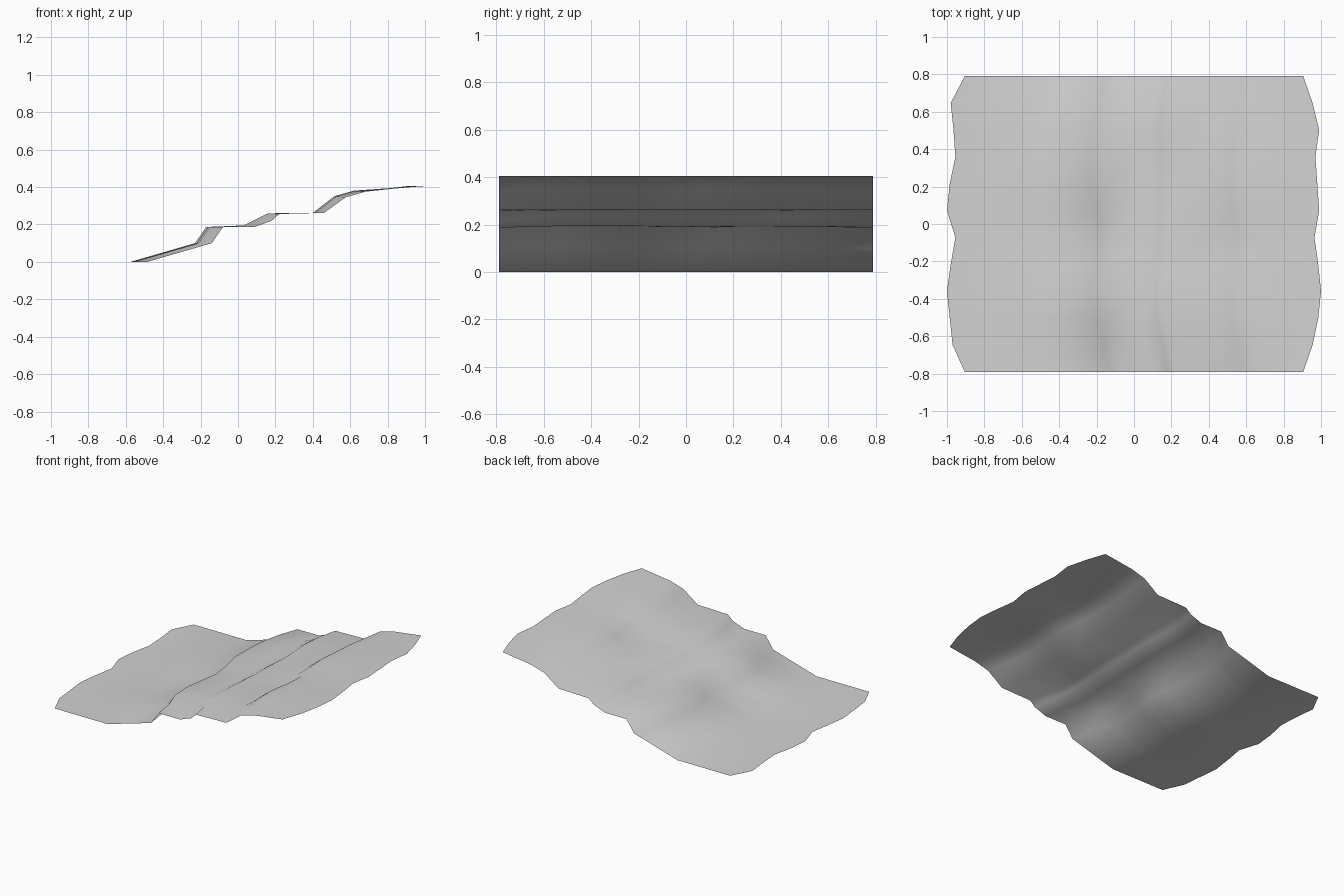
import bpy
import bmesh

cube = bpy.data.objects.get("Cube")
if cube:
    bpy.data.objects.remove(cube, do_unlink=True)

# One colour for the whole sheet of ground
grey = bpy.data.materials.new("light_grey")
grey.use_nodes = True
colour = (0.65, 0.65, 0.65, 1)
grey.diffuse_color = colour
bsdf = grey.node_tree.nodes["Principled BSDF"]
bsdf.inputs["Base Color"].default_value = colour
bsdf.inputs["Roughness"].default_value = 0.8

# Outline of the two wavy sides, one value per row from front to back
LEFT = [-.905, -.97, -.985, -1, -.98, -.955, -1, -.985, -.955, -.965, -.98, -.905]
RIGHT = [.905, .955, .985, 1, .985, .965, .99, .98, .97, .99, .955, .905]

# How far each of the three terrace steps wanders sideways in each row
SHIFTS = [
    [0, -.02, -.07, -.08, -.06, -.04, -.06, -.09, -.09, -.08, -.05, 0],
    [0, -.03, -.06, -.06, -.05, -.04, -.04, -.03, -.03, -.04, -.03, 0],
    [0, -.03, -.05, -.05, -.03, -.02, -.05, -.06, -.05, -.04, -.02, 0],
]

# Terrace profile: x, height, step it follows, height gained per unit of shift
PROFILE = [
    (-.485, 0, 0, 0), (-.14, .10, 0, 0), (-.08, .187, 0, 0),
    (.09, .187, 1, -.13), (.18, .22, 1, -.33), (.22, .256, 1, -.06),
    (.46, .262, 2, 0), (.575, .345, 2, -.1), (.68, .375, 2, -.1),
]
HALF_DEPTH = .79
ROWS = len(LEFT)

bm = bmesh.new()
grid = []
for r in range(ROWS):
    y = -HALF_DEPTH + 2 * HALF_DEPTH * r / (ROWS - 1)
    row = [(LEFT[r], 0)]
    for x, z, step, gain in PROFILE:
        shift = SHIFTS[step][r]
        row.append((x + shift, z + gain * shift))
    row.append((RIGHT[r], .405))
    grid.append([bm.verts.new((x, y, z)) for x, z in row])

# Skin the rows with upward facing quads
for near, far in zip(grid, grid[1:]):
    for c in range(len(near) - 1):
        face = bm.faces.new((near[c], near[c + 1], far[c + 1], far[c]))
        face.smooth = True

mesh = bpy.data.meshes.new("terraced_ground")
bm.to_mesh(mesh)
bm.free()
mesh.materials.append(grey)
ground = bpy.data.objects.new("terraced_ground", mesh)
bpy.context.collection.objects.link(ground)
